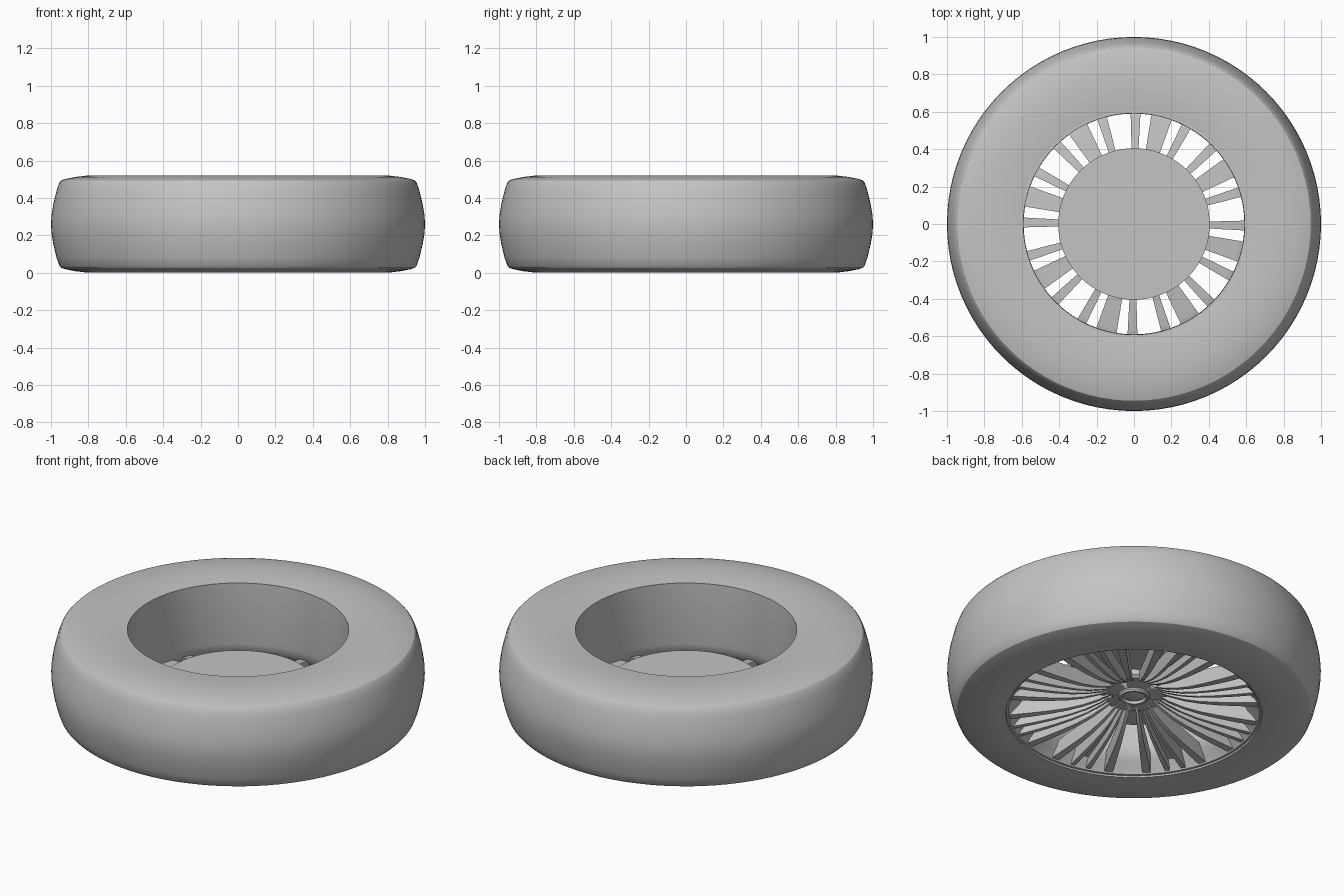
import bpy, bmesh, math

cube = bpy.data.objects.get("Cube")
if cube:
    bpy.data.objects.remove(cube)

# Single flat colour
GREY = (0.55, 0.55, 0.55, 1)
grey = bpy.data.materials.new("plain_grey")
grey.use_nodes = True
grey.diffuse_color = GREY
for node in grey.node_tree.nodes:
    if node.type == "BSDF_PRINCIPLED":
        node.inputs["Base Color"].default_value = GREY


def finish(name, bm, angle=30):
    bmesh.ops.recalc_face_normals(bm, faces=bm.faces)
    mesh = bpy.data.meshes.new(name)
    bm.to_mesh(mesh)
    bm.free()
    mesh.materials.append(grey)
    obj = bpy.data.objects.new(name, mesh)
    bpy.context.collection.objects.link(obj)
    bpy.ops.object.select_all(action="DESELECT")
    obj.select_set(True)
    bpy.context.view_layer.objects.active = obj
    bpy.ops.object.shade_smooth_by_angle(angle=math.radians(angle))
    return obj


def lathe(name, profile, segments=96, angle=30):
    """Spin a closed (radius, height) outline around the z axis."""
    bm = bmesh.new()
    verts = [bm.verts.new((r, 0, z)) for r, z in profile]
    edges = [bm.edges.new((v, verts[i - 1])) for i, v in enumerate(verts)]
    bmesh.ops.spin(bm, geom=verts + edges, cent=(0, 0, 0), axis=(0, 0, 1),
                   angle=math.tau, steps=segments, use_merge=True)
    bmesh.ops.remove_doubles(bm, verts=bm.verts, dist=0.0005)
    return finish(name, bm, angle)


def disc(name, radius, low, high, segments=96):
    bm = bmesh.new()
    bmesh.ops.create_cone(bm, cap_ends=True, segments=segments, radius1=radius,
                          radius2=radius, depth=high - low)
    bmesh.ops.translate(bm, vec=(0, 0, (low + high) / 2), verts=bm.verts)
    return finish(name, bm)


# Tyre: flat sidewalls, rounded shoulders, bulging tread
half = [(0.595, 0.235), (0.605, 0.25), (0.66, 0.256), (0.74, 0.26), (0.81, 0.259),
        (0.87, 0.252), (0.92, 0.242), (0.945, 0.234), (0.955, 0.222),
        (0.97, 0.18), (0.987, 0.11), (0.997, 0.05)]
top = [(r, 0.26 + h) for r, h in half]
bottom = [(max(r, 0.685), 0.26 - h) for r, h in reversed(half[2:])]
lathe("tyre", top + [(1.0, 0.26)] + bottom + [(0.68, 0.03), (0.68, 0.1), (0.62, 0.16)])

# Rim barrel with a flared lip on the face side
lathe("rim_barrel", [(0.592, 0.51), (0.59, 0.15), (0.598, 0.11), (0.62, 0.075),
                     (0.65, 0.045), (0.672, 0.015), (0.69, 0.012), (0.69, 0.06),
                     (0.63, 0.15), (0.615, 0.51)])

# Dished spoke path: radius, front height, back height, width share
PATH = [(0.12, 0.13, 0.175, 0.3), (0.19, 0.098, 0.16, 0.36), (0.27, 0.07, 0.145, 0.46),
        (0.36, 0.05, 0.132, 0.6), (0.46, 0.037, 0.12, 0.78), (0.56, 0.028, 0.11, 0.93),
        (0.62, 0.024, 0.1, 1.0), (0.675, 0.022, 0.06, 1.0)]


def add_spoke(bm, heading, width, inset=0.0):
    """Loft a tapered bar outward along the dished path."""
    c, s = math.cos(heading), math.sin(heading)
    previous = None
    for r, front, back, share in PATH:
        w = width * share
        corners = [(-w * 0.8, front + inset), (w * 0.8, front + inset), (w, back), (-w, back)]
        ring = [bm.verts.new((r * c - t * s, r * s + t * c, z)) for t, z in corners]
        if previous:
            for i in range(4):
                bm.faces.new((previous[i - 1], previous[i], ring[i], ring[i - 1]))
        else:
            bm.faces.new(ring)
        previous = ring
    bm.faces.new(previous)


# Eight groups: a broad grooved spoke between two slim ones
slim, ribs, webs = bmesh.new(), bmesh.new(), bmesh.new()
for i in range(8):
    middle = math.radians(30.5 + 45 * i)
    for side in (-1, 1):
        add_spoke(slim, middle + side * math.radians(13.7), 0.027)
        add_spoke(ribs, middle + side * math.radians(3.9), 0.016)
    add_spoke(webs, middle, 0.054, inset=0.045)
finish("slim_spokes", slim)
finish("broad_spoke_ribs", ribs)
finish("broad_spoke_webs", webs)

# Hub plate with lug holes
hub = lathe("hub_plate", [(0.05, 0.115), (0.13, 0.118), (0.175, 0.122), (0.19, 0.135),
                          (0.19, 0.172), (0.05, 0.172)], 64)
cutter_bm = bmesh.new()
for i in range(5):
    a = math.radians(-45 + 72 * i)
    made = bmesh.ops.create_cone(cutter_bm, cap_ends=True, segments=20, radius1=0.02,
                                 radius2=0.02, depth=0.2)
    bmesh.ops.translate(cutter_bm, verts=made["verts"],
                        vec=(0.138 * math.cos(a), 0.138 * math.sin(a), 0.06))
cutter = finish("lug_hole_cutter", cutter_bm)
cutter.hide_render = True
for name in ("hub_plate", "slim_spokes", "broad_spoke_ribs", "broad_spoke_webs"):
    part = bpy.data.objects[name]
    if name != "hub_plate":
        continue
    cut = part.modifiers.new("lug_holes", "BOOLEAN")
    cut.operation = "DIFFERENCE"
    cut.object = cutter
    bpy.context.view_layer.objects.active = part
    bpy.ops.object.modifier_apply(modifier=cut.name)
bpy.data.objects.remove(cutter)

# Centre cap with raised ring, and the brake disc behind the spokes
lathe("centre_cap", [(0.0, 0.112), (0.03, 0.113), (0.06, 0.118), (0.064, 0.1),
                     (0.076, 0.098), (0.084, 0.108), (0.086, 0.16), (0.0, 0.16)], 48)
disc("brake_disc", 0.405, 0.168, 0.2)
